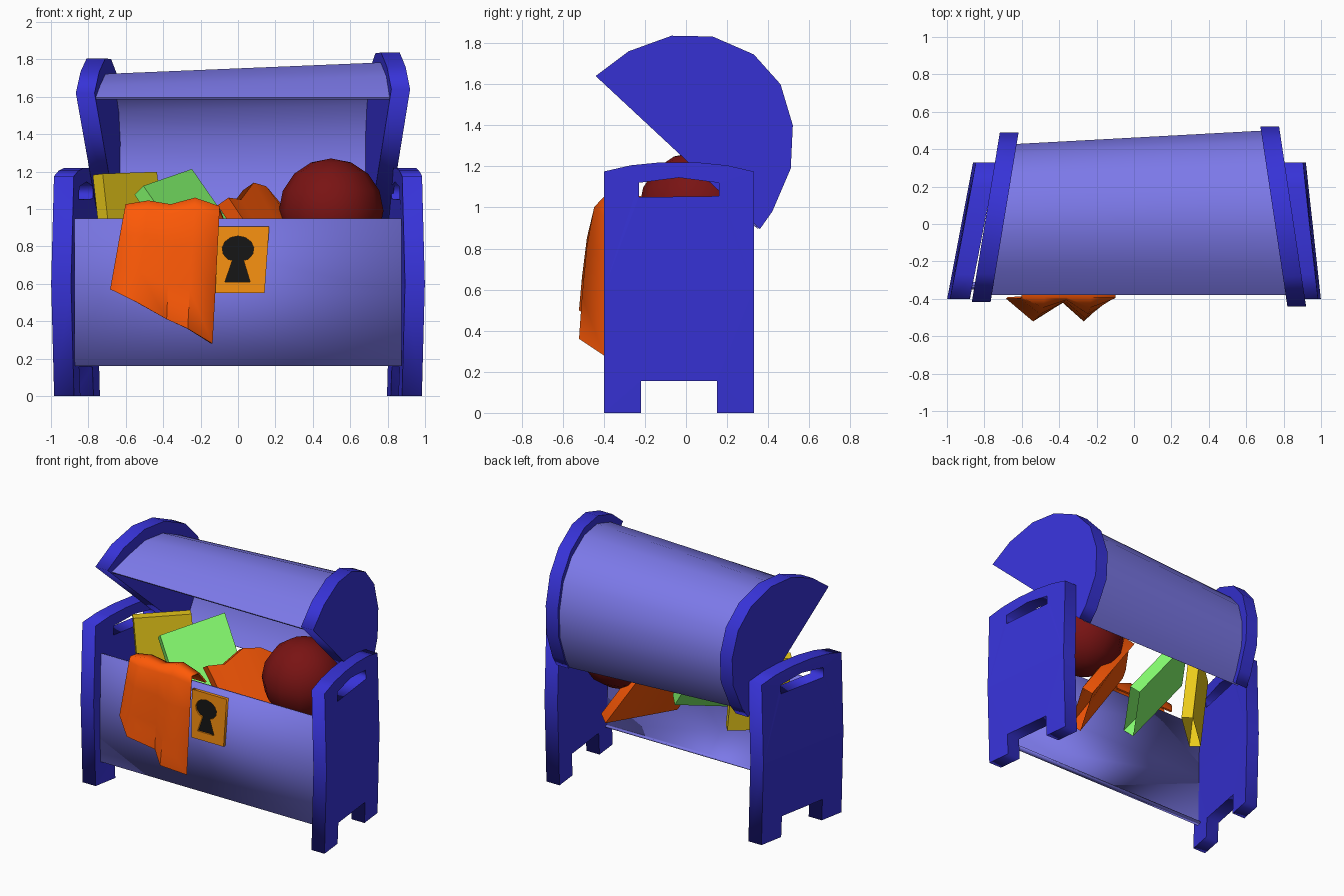
import bpy, bmesh, math
from mathutils import Vector

if "Cube" in bpy.data.objects:
    bpy.data.objects.remove(bpy.data.objects["Cube"])


def material(name, r, g, b):
    m = bpy.data.materials.new(name)
    m.diffuse_color = [(c / 255) ** 2.2 for c in (r, g, b)] + [1]
    m.use_nodes = True
    m.node_tree.nodes["Principled BSDF"].inputs["Base Color"].default_value = m.diffuse_color
    return m


BLUE = material("blue", 58, 54, 215)
LAVENDER = material("lavender", 123, 120, 232)
ORANGE = material("orange", 255, 90, 15)
YELLOW = material("yellow", 235, 202, 32)
GREEN = material("green", 132, 252, 110)
RED = material("dark_red", 120, 26, 26)
AMBER = material("amber", 250, 145, 24)
BLACK = material("black", 28, 28, 28)


def finish(ob, mat, smooth=None, solid=0):
    ob.data.materials.clear()
    ob.data.materials.append(mat)
    bpy.ops.object.select_all(action='DESELECT')
    ob.select_set(True)
    bpy.context.view_layer.objects.active = ob
    if solid:
        mod = ob.modifiers.new("thickness", 'SOLIDIFY')
        mod.thickness, mod.offset = solid, 0
        bpy.ops.object.modifier_apply(modifier=mod.name)
    if smooth:
        bpy.ops.object.shade_smooth_by_angle(angle=math.radians(smooth))
    return ob


def mesh_object(name, verts, faces, mat, **kw):
    me = bpy.data.meshes.new(name)
    me.from_pydata(verts, [], faces)
    bm = bmesh.new()
    bm.from_mesh(me)
    bmesh.ops.recalc_face_normals(bm, faces=bm.faces)
    bm.to_mesh(me)
    bm.free()
    ob = bpy.data.objects.new(name, me)
    bpy.context.collection.objects.link(ob)
    return finish(ob, mat, **kw)


def grid(name, rows, mat, **kw):
    n = len(rows[0])
    faces = [(i * n + j, i * n + j + 1, (i + 1) * n + j + 1, (i + 1) * n + j)
             for i in range(len(rows) - 1) for j in range(n - 1)]
    return mesh_object(name, [p for r in rows for p in r], faces, mat, **kw)


def plate(name, loops, half, place, mat):
    """Filled outline (extra loops are holes), thickened, then placed by a function."""
    cu = bpy.data.curves.new(name, 'CURVE')
    cu.dimensions, cu.fill_mode, cu.extrude = '2D', 'BOTH', half
    for loop in loops:
        sp = cu.splines.new('POLY')
        sp.points.add(len(loop) - 1)
        for p, (a, b) in zip(sp.points, loop):
            p.co = (a, b, 0, 1)
        sp.use_cyclic_u = True
    tmp = bpy.data.objects.new(name + "_outline", cu)
    bpy.context.collection.objects.link(tmp)
    bpy.context.view_layer.update()
    me = bpy.data.meshes.new_from_object(tmp.evaluated_get(bpy.context.evaluated_depsgraph_get()))
    bpy.data.objects.remove(tmp)
    me.name = name
    bm = bmesh.new()
    bm.from_mesh(me)
    bmesh.ops.remove_doubles(bm, verts=bm.verts, dist=1e-5)
    for v in bm.verts:
        v.co = place(*v.co)
    bmesh.ops.recalc_face_normals(bm, faces=bm.faces)
    bm.to_mesh(me)
    bm.free()
    ob = bpy.data.objects.new(name, me)
    bpy.context.collection.objects.link(ob)
    return finish(ob, mat)


# End panels with legs, arched top and a handle slot, splayed towards the front
panel = [(-.4, 0), (-.22, 0), (-.22, .155), (.15, .155), (.15, 0), (.33, 0), (.33, .6),
         (.33, 1.175), (.2, 1.205), (.05, 1.22), (-.12, 1.22), (-.27, 1.205), (-.4, 1.175), (-.4, .6)]
slot = [(-.23, 1.05), (.16, 1.055), (.16, 1.12), (-.035, 1.145), (-.23, 1.12)]
for side, s, slope in (("left", -1, .19), ("right", 1, .11)):
    plate(side + "_end_panel", [panel, slot], .053,
          lambda y, z, c: (s * (.93 - slope * (y + .4) + c + .016 * math.sin(math.pi * z / 1.2)), y, z), BLUE)

# Front panel with a narrow turned-in bottom lip (the chest is open behind)
grid("front_panel", [[(x, y, z) for x in (-.875, .875)]
                     for y, z in ((-.335, .95), (-.345, .55), (-.345, .165), (-.31, .168))],
     LAVENDER, smooth=95, solid=.012)

# Half-round lid ends, tilted open
arc = [(-.44, 1.64), (-.28, 1.76), (-.07, 1.836), (.13, 1.832), (.33, 1.745), (.46, 1.6),
       (.52, 1.4), (.51, 1.19), (.42, .98), (.36, .895)]
CY, CZ = -.04, 1.27


def scaled(y, z, k):
    return CY + (y - CY) * k, CZ + (z - CZ) * k


def lid_x(s, y):
    return s * ((.804 - .15 * y) if s > 0 else (.748 - .165 * y))


for side, s, k in (("left", -1, .945), ("right", 1, 1)):
    def place(y, z, c):
        y, z = scaled(y, z, k)
        return lid_x(s, y) + c, y, z
    plate(side + "_lid_end", [arc], .05, place, BLUE)

# Barrel of the lid, narrower on the left
rows = []
for i, p in enumerate(arc):
    row = []
    for s, k, dy in ((-1, .82, 0), (1, .935, .012)):
        y, z = scaled(*p, k) if i else (-.375, 1.61)
        row.append((lid_x(s, y), y + dy * (i > 0), z - .02))
    rows.append(row)
grid("lid_barrel", rows, LAVENDER, smooth=60, solid=.012)

# Lock plate with a keyhole
hole = [(.03, .725), (.065, .61), (-.07, .61), (-.03, .725)]
hole += [(.085 * math.sin(a), .785 + .07 * math.cos(a))
         for a in (math.radians(-140 + 28 * i) for i in range(11))]
rim = [(-.12, .55), (.142, .55), (.167, .905), (-.115, .905)]
plate("lock_plate", [rim, hole], .011, lambda x, z, c: (x, -.36 + c, z), AMBER)
plate("keyhole", [hole], .004, lambda x, z, c: (x, -.356 + c, z), BLACK)

# Ball
bpy.ops.mesh.primitive_uv_sphere_add(segments=12, ring_count=8, radius=.28, location=(.498, .05, .99))
ball = bpy.context.object
ball.name = "ball"
finish(ball, RED, smooth=80)


def slab(name, corner, u, v, thick, mat, bumps=(0, 0), smooth=None):
    """Flat toy: top edge along u with height bumps, side v downwards, open underneath."""
    c, u, v = Vector(corner), Vector(u), Vector(v)
    n = u.cross(v).normalized() * thick / 2
    m = len(bumps)
    top = [c + u * (i / (m - 1)) + Vector((0, 0, b)) for i, b in enumerate(bumps)]
    bottom = [c + u * (i / (m - 1)) + v for i in range(m)]
    verts = [p + o for o in (n, -n) for line in (top, bottom) for p in line]
    faces = []
    for i in range(m - 1):
        faces += [(i, i + 1, m + i + 1, m + i), (2 * m + i, 2 * m + i + 1, 3 * m + i + 1, 3 * m + i),
                  (i, i + 1, 2 * m + i + 1, 2 * m + i)]
    faces += [(0, m, 3 * m, 2 * m), (m - 1, 2 * m - 1, 4 * m - 1, 3 * m - 1)]
    return mesh_object(name, verts, faces, mat, smooth=smooth)


# Books and folded cloth inside the chest
slab("yellow_book", (-.75, -.15, 1.185), (.29, .26, .01), (.06, -.01, -.54), .08, YELLOW)
slab("green_book", (-.53, -.16, 1.1), (.26, .38, .09), (.32, -.15, -.46), .08, GREEN)
slab("folded_cloth", (-.08, -.27, 1.03), (.27, .45, .0), (.37, -.02, -.54), .08, ORANGE,
     bumps=(.01, .0, .09, .07, -.01), smooth=50)

# Cloth draped over the front edge
top_x, top_z = (-.6, -.48, -.36, -.23, -.1), (1.02, 1.04, 1.02, 1.055, 1.01)
low_x, low_z = (-.68, -.54, -.38, -.27, -.14), (.57, .5, .41, .36, .28)
low_y = (-.395, -.515, -.415, -.515, -.395)
rows = [[(x + .03, -.27, .93) for x in top_x], [(x, -.31, z - .01) for x, z in zip(top_x, top_z)]]
for t in (0, .08, .35, .7, 1):
    rows.append([(a + (b - a) * t, -.39 + (y + .39) * t ** .35, p + (q - p) * t)
                 for a, b, y, p, q in zip(top_x, low_x, low_y, top_z, low_z)])
grid("draped_cloth", rows, ORANGE, smooth=70, solid=.012)
